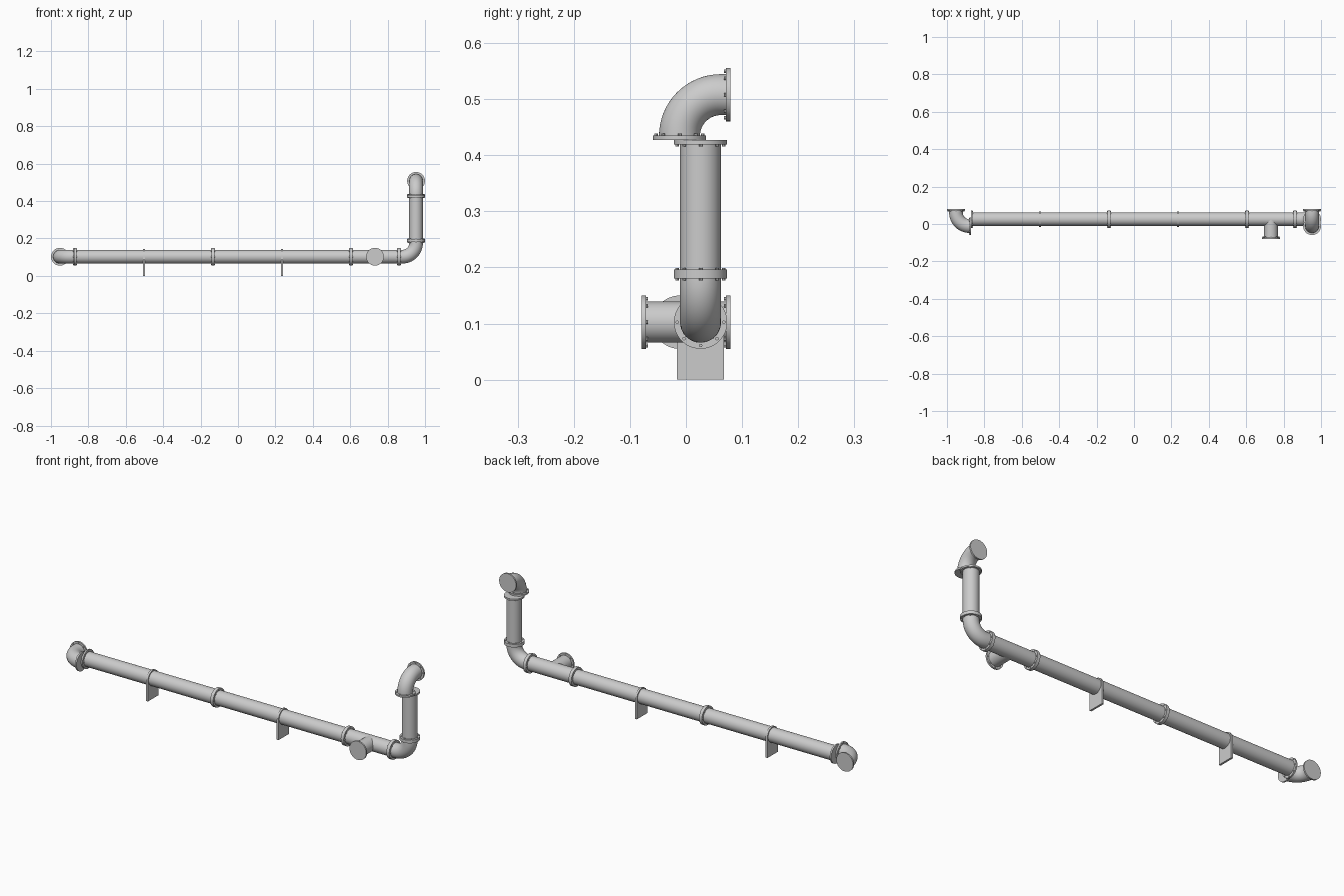
import bpy, bmesh
from math import sin, cos, pi, radians
from mathutils import Vector, Matrix

if "Cube" in bpy.data.objects:
    bpy.data.objects.remove(bpy.data.objects["Cube"])

R, FR, FT = 0.0365, 0.0475, 0.008      # pipe radius, flange radius, flange thickness
BEND = 0.0735                          # elbow centreline radius
YC, ZC = 0.026, 0.1025                 # main run axis
YE = -0.0115                           # axis of the offset end elbows


def finish(bm, name):
    bmesh.ops.recalc_face_normals(bm, faces=bm.faces)
    me = bpy.data.meshes.new(name)
    bm.to_mesh(me)
    bm.free()
    ob = bpy.data.objects.new(name, me)
    bpy.context.collection.objects.link(ob)
    bpy.ops.object.select_all(action='DESELECT')
    ob.select_set(True)
    bpy.context.view_layer.objects.active = ob
    bpy.ops.object.shade_smooth_by_angle(angle=radians(35))
    return ob


def add_cylinder(bm, a, b, r, seg=48):
    a, b = Vector(a), Vector(b)
    rot = (b - a).to_track_quat('Z', 'Y').to_matrix().to_4x4()
    bmesh.ops.create_cone(bm, cap_ends=True, segments=seg, radius1=r, radius2=r,
                          depth=(b - a).length,
                          matrix=Matrix.Translation((a + b) / 2) @ rot)


def pipe(name, a, b):
    bm = bmesh.new()
    add_cylinder(bm, a, b, R)
    return finish(bm, name)


def flange(name, face, d):
    """Bolted disc; 'face' is the mating face centre, d points back along the pipe."""
    face, d = Vector(face), Vector(d)
    bm = bmesh.new()
    add_cylinder(bm, face, face + d * FT, FR)
    q = d.to_track_quat('Z', 'Y')
    for i in range(8):
        p = face + q @ Vector((cos(i * pi / 4), sin(i * pi / 4), 0)) * 0.0415
        add_cylinder(bm, p + d * FT * 0.5, p + d * (FT + 0.0035), 0.0032, 8)
    return finish(bm, name)


def elbow(name, start, corner, end):
    """Quarter bend with straight stubs, flanged at both ends."""
    s, c, e = Vector(start), Vector(corner), Vector(end)
    u, v = (c - s).normalized(), (e - c).normalized()
    side = u.cross(v)
    o = c - u * BEND + v * BEND
    path = [(s, u)]
    for i in range(17):
        a = i / 16 * pi / 2
        path.append((o + (u * sin(a) - v * cos(a)) * BEND, u * cos(a) + v * sin(a)))
    path.append((e, v))
    bm = bmesh.new()
    n, rings = 48, []
    for p, t in path:
        w = side.cross(t)
        rings.append([bm.verts.new(p + (side * cos(2 * pi * k / n) + w * sin(2 * pi * k / n)) * R)
                      for k in range(n)])
    for r1, r2 in zip(rings, rings[1:]):
        for k in range(n):
            bm.faces.new((r1[k], r1[(k + 1) % n], r2[(k + 1) % n], r2[k]))
    bm.faces.new(rings[0])
    bm.faces.new(rings[-1])
    finish(bm, name)
    flange(name + "_inlet_flange", s, u)
    flange(name + "_outlet_flange", e, -v)


def run(name, a, b):
    """Straight pipe with a flange at each end."""
    pipe(name, a, b)
    d = (Vector(b) - Vector(a)).normalized()
    flange(name + "_start_flange", a, d)
    flange(name + "_end_flange", b, -d)


# horizontal run: two long pipes and the tee
X = [-0.871, -0.1335, 0.604, 0.861]
for name, x0, x1 in zip(("left_pipe", "middle_pipe", "tee"), X, X[1:]):
    run(name, (x0, YC, ZC), (x1, YC, ZC))

# tee branch towards the front
XT = 0.7325
pipe("tee_branch", (XT, YC, ZC), (XT, -0.076, ZC))
flange("tee_branch_flange", (XT, -0.0795, ZC), (0, 1, 0))

# riser
XR, ZR, ZT = 0.952, 0.188, 0.427
elbow("riser_elbow", (X[3], YC, ZC), (XR, YC, ZC), (XR, YC, ZR))
run("riser_pipe", (XR, YC, ZR), (XR, YC, ZT))

# offset outlet elbows, both turning to the back
elbow("top_outlet_elbow", (XR, YE, ZT), (XR, YE, 0.508), (XR, 0.0795, 0.508))
elbow("left_outlet_elbow", (X[0], YE, ZC), (-0.952, YE, ZC), (-0.952, 0.0795, ZC))

# support plates with rounded tops around the pipe
for i, xs in enumerate((-0.5025, 0.235)):
    w, t = 0.042, 0.005
    prof = [(-w, 0), (w, 0)] + [(w * cos(k * pi / 24), ZC + w * sin(k * pi / 24)) for k in range(25)]
    bm = bmesh.new()
    f = bm.faces.new([bm.verts.new((xs - t, YC + y, z)) for y, z in prof])
    ext = bmesh.ops.extrude_face_region(bm, geom=[f])
    bmesh.ops.translate(bm, vec=(2 * t, 0, 0),
                        verts=[g for g in ext["geom"] if isinstance(g, bmesh.types.BMVert)])
    finish(bm, f"support_{i + 1}")
